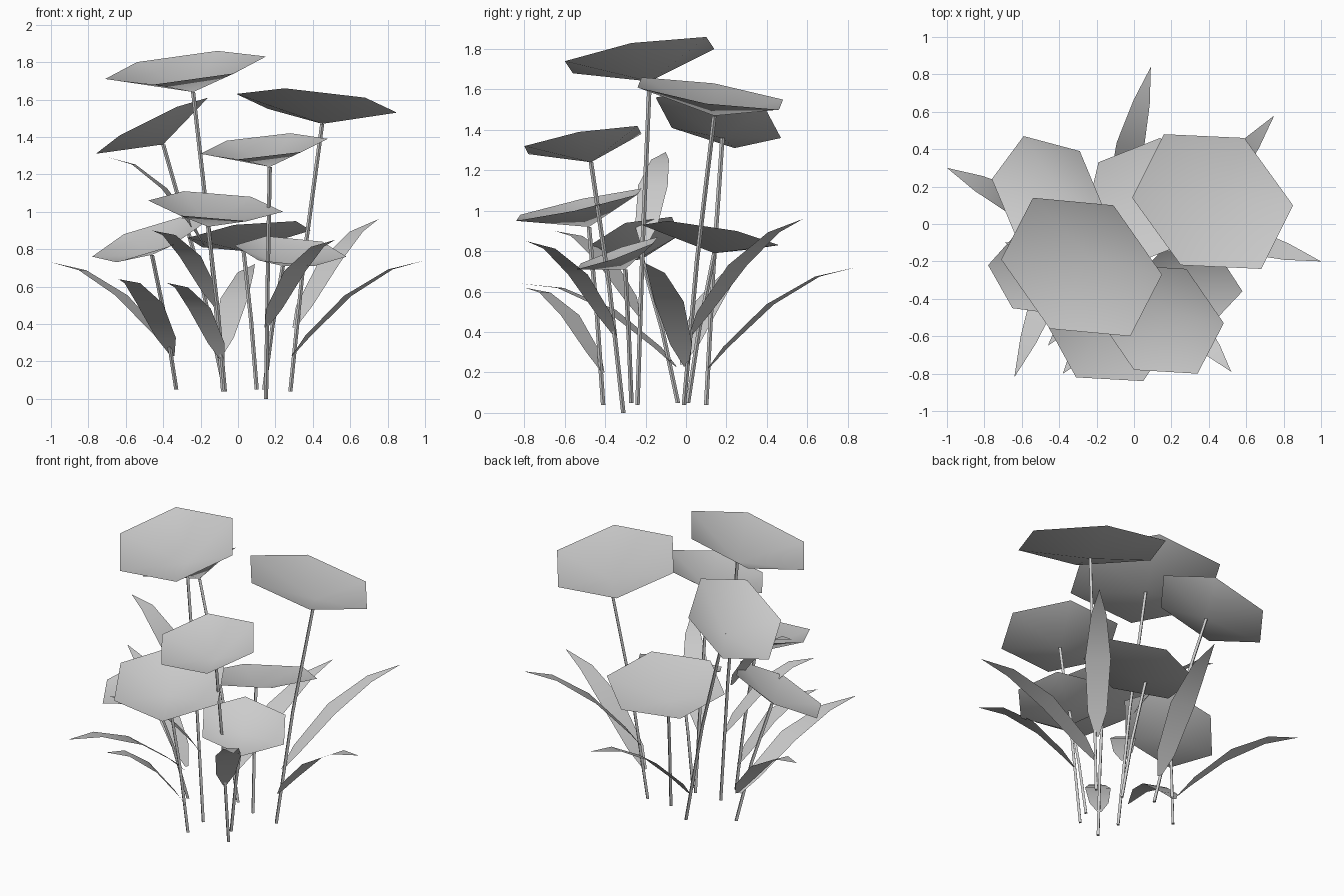
import bpy
import bmesh
import math
from mathutils import Vector

cube = bpy.data.objects.get("Cube")
if cube:
    bpy.data.objects.remove(cube, do_unlink=True)

# Single plain grey
grey = bpy.data.materials.new("soft_grey")
grey.use_nodes = True
colour = (0.6, 0.6, 0.6, 1)
grey.diffuse_color = colour
grey.node_tree.nodes["Principled BSDF"].inputs["Base Color"].default_value = colour


def finish(bm, name, smooth=True):
    """Turn a bmesh into a named, coloured object."""
    mesh = bpy.data.meshes.new(name)
    bm.to_mesh(mesh)
    bm.free()
    mesh.materials.append(grey)
    for face in mesh.polygons:
        face.use_smooth = smooth
    obj = bpy.data.objects.new(name, mesh)
    bpy.context.scene.collection.objects.link(obj)
    return obj


def flower_head(name, centre, u, v, apex):
    """Shallow six-sided cup; u and v are two neighbouring half-diagonals of the rim."""
    centre, u, v = Vector(centre), Vector(u), Vector(v)
    w = v - u
    bm = bmesh.new()
    rim = [bm.verts.new(centre + d) for d in (u, v, w, -u, -v, -w)]
    tip = bm.verts.new(apex)
    for i, vert in enumerate(rim):
        bm.faces.new((tip, vert, rim[(i + 1) % len(rim)]))
    finish(bm, name)


def stem(name, base, top, radius=0.011, sides=4):
    """Thin square stalk that leans more towards its top."""
    base, top = Vector(base), Vector(top)
    middle = base.lerp(top, 0.5)
    lean = (top - base) * 0.07
    middle -= Vector((lean.x, lean.y, 0))
    bm = bmesh.new()
    rings = []
    for point in (base, middle, top):
        ring = []
        for k in range(sides):
            a = math.tau * k / sides
            ring.append(bm.verts.new(point + radius * Vector((math.cos(a), math.sin(a), 0))))
        rings.append(ring)
    for low, high in zip(rings, rings[1:]):
        for k in range(sides):
            n = (k + 1) % sides
            bm.faces.new((low[k], low[n], high[n], high[k]))
    bm.faces.new(rings[0][::-1])
    bm.faces.new(rings[-1])
    finish(bm, name, smooth=False)


def leaf(name, base, tip, lift=0.11, width=0.075):
    """Pointed blade arching from the stem out to its tip."""
    base, tip = Vector(base), Vector(tip)
    side = (tip - base).cross(Vector((0, 0, 1))).normalized()
    bm = bmesh.new()
    pairs = []
    for t, w in ((0, 0.15), (0.12, 0.75), (0.42, 1), (0.74, 0.6)):
        p = base.lerp(tip, t) + Vector((0, 0, lift * 4 * t * (1 - t)))
        pairs.append([bm.verts.new(p + side * width * w * s) for s in (-1, 1)])
    for (a, b), (c, d) in zip(pairs, pairs[1:]):
        bm.faces.new((a, b, d, c))
    bm.faces.new((*pairs[-1], bm.verts.new(tip)))
    finish(bm, name)


def flower(name, base, apex, centre, u, v):
    stem(name + "_stem", base, apex)
    flower_head(name + "_head", centre, u, v, apex)


# Flowers: stem foot, cup apex, rim centre, rim half-diagonals
flower("tall_front_flower", (-.08, -.24, .04), (-.24, -.18, 1.64),
       (-.28, -.23, 1.77), (.43, -.04, .06), (.17, .33, .09))
flower("tall_left_flower", (.28, -.01, .04), (.45, .14, 1.47),
       (.42, .12, 1.58), (.43, -.02, -.05), (.17, .34, -.08))
flower("back_right_flower", (-.07, .1, .04), (-.4, .18, 1.36),
       (-.46, .16, 1.46), (.3, -.08, .15), (.17, .23, .05))
flower("middle_flower", (.15, -.31, 0), (.17, -.47, 1.24),
       (.14, -.51, 1.35), (.34, -.02, .04), (.14, .27, .07))
flower("front_flower", (-.07, -.41, .04), (-.16, -.48, .92),
       (-.12, -.53, 1.03), (.36, -.02, -.03), (.19, .29, .05))
flower("back_flower", (.1, .01, .05), (.03, .14, .79),
       (.06, .12, .88), (.33, .13, .02), (.08, .34, -.05))
flower("low_right_flower", (-.33, -.04, .05), (-.46, -.22, .77),
       (-.48, -.26, .85), (.3, -.04, .09), (.17, .19, .12))
flower("low_left_flower", (.14, -.27, .05), (.24, -.3, .71),
       (.28, -.34, .79), (.3, -.02, -.03), (.17, .18, .05))

# Leaves: point on the stem, leaf tip
leaf("right_leaf", (-.35, -.02, .24), (-1, .3, .73))
leaf("high_right_leaf", (-.18, -.21, .82), (-.69, -.1, 1.29))
leaf("back_left_leaf", (.3, .02, .38), (.75, .58, .96))
leaf("back_leaf", (-.1, .11, .22), (.09, .84, .72))
leaf("left_leaf", (.29, 0, .23), (1, -.2, .74))
leaf("front_left_leaf", (.15, -.35, .38), (.52, -.79, .85))
leaf("front_right_leaf", (-.35, -.05, .23), (-.64, -.82, .64))
leaf("low_front_leaf", (-.08, -.41, .2), (-.38, -.8, .62))
leaf("high_front_leaf", (-.11, -.23, .48), (-.46, -.65, .9))
